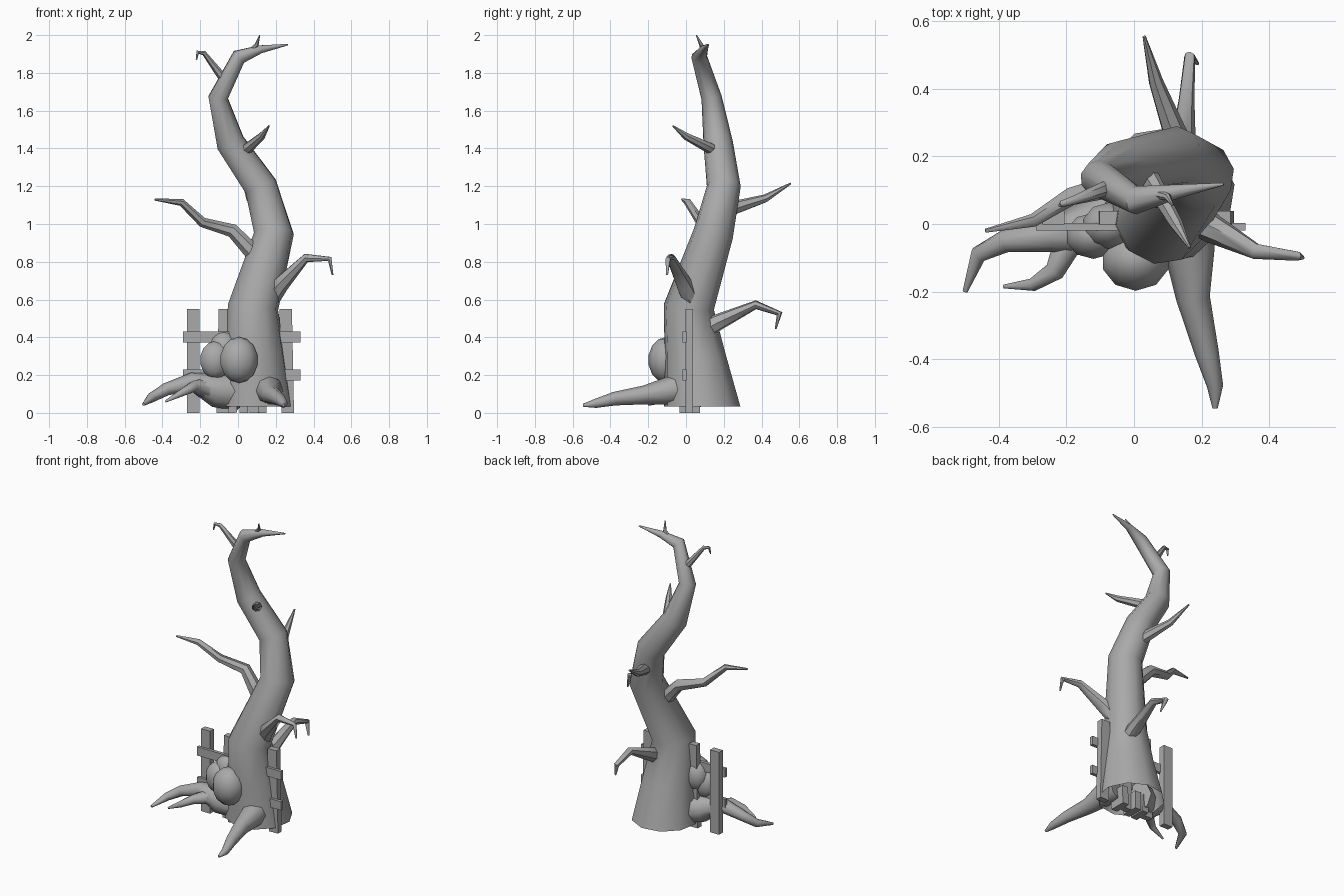
import bpy, bmesh, math
from mathutils import Vector, Matrix

cube = bpy.data.objects.get("Cube")
if cube:
    bpy.data.objects.remove(cube)

grey = bpy.data.materials.new("weathered grey")
grey.use_nodes = True
COLOR = (0.4, 0.4, 0.4, 1)
grey.diffuse_color = COLOR
grey.node_tree.nodes["Principled BSDF"].inputs["Base Color"].default_value = COLOR


def finish(name, bm, smooth=True):
    bmesh.ops.recalc_face_normals(bm, faces=bm.faces)
    mesh = bpy.data.meshes.new(name)
    bm.to_mesh(mesh)
    bm.free()
    obj = bpy.data.objects.new(name, mesh)
    bpy.context.collection.objects.link(obj)
    mesh.materials.append(grey)
    if smooth:
        bpy.ops.object.select_all(action='DESELECT')
        obj.select_set(True)
        bpy.context.view_layer.objects.active = obj
        bpy.ops.object.shade_smooth_by_angle(angle=math.radians(50))
    return obj


def limb(name, path, sides=7, cap_start=True, flat_base=False):
    """Tapered tube through (x, y, z, radius) points."""
    bm = bmesh.new()
    pts = [Vector(p[:3]) for p in path]
    last = len(pts) - 1
    rings, prev, side = [], None, None
    for i, p in enumerate(pts):
        a = (p - pts[i - 1]).normalized() if i else Vector()
        b = (pts[i + 1] - p).normalized() if i < last else Vector()
        t = (a + b).normalized()
        if flat_base and i < 2:
            t = Vector((0, 0, 1))
        if side is None:
            side = t.orthogonal().normalized()
        else:
            side = prev.rotation_difference(t) @ side
        up, prev = t.cross(side), t
        angles = [math.tau * k / sides for k in range(sides)]
        rings.append([bm.verts.new(p + path[i][3] * (side * math.cos(u) + up * math.sin(u)))
                      for u in angles])
    for low, high in zip(rings, rings[1:]):
        for k in range(sides):
            n = (k + 1) % sides
            bm.faces.new((low[k], low[n], high[n], high[k]))
    bm.faces.new(rings[-1])
    if cap_start:
        bm.faces.new(rings[0])
    return finish(name, bm)


def knot(name, center, size):
    bm = bmesh.new()
    bmesh.ops.create_uvsphere(bm, u_segments=10, v_segments=7, radius=1)
    bm.transform(Matrix.Translation(center) @ Matrix.Diagonal((*size, 1)))
    return finish(name, bm)


def board(name, center, size, tilt=0):
    bm = bmesh.new()
    bmesh.ops.create_cube(bm, size=1)
    bm.transform(Matrix.Translation(center) @ Matrix.Rotation(tilt, 4, 'Y')
                 @ Matrix.Diagonal((*size, 1)))
    return finish(name, bm, False)


# Trunk, open underneath, bending into the top tip
limb("trunk", [
    (.095, .085, .035, .205), (.09, .05, .3, .165), (.08, .015, .56, .135),
    (.19, .145, .95, .107), (.12, .2, 1.2, .09), (-.04, .17, 1.43, .078),
    (-.105, .135, 1.67, .054), (.005, .07, 1.885, .042), (.12, .095, 1.925, .022),
    (.265, .118, 1.95, .004)], 10, False, True)

# Branches
limb("right_branch", [(.11, .1, .8, .045), (.07, .09, .86, .045), (-.03, .12, .965, .037),
                      (-.19, .08, 1.01, .027), (-.3, .01, 1.115, .02), (-.44, -.02, 1.13, .006)])
limb("left_branch", [(.17, .03, .6, .05), (.225, -.01, .68, .045), (.36, -.08, .82, .024),
                     (.485, -.095, .815, .014), (.5, -.1, .73, .005)])
limb("front_branch", [(-.02, .18, 1.38, .035), (.05, .13, 1.4, .03),
                      (.125, 0, 1.465, .02), (.165, -.07, 1.52, .004)])
limb("upper_back_branch", [(.15, .2, 1.06, .04), (.12, .27, 1.09, .036),
                           (.065, .42, 1.135, .022), (.03, .555, 1.215, .005)])
limb("lower_back_branch", [(.13, .08, .43, .05), (.14, .17, .48, .045), (.155, .37, .572, .024),
                           (.165, .495, .525, .017), (.188, .475, .445, .005)])
limb("upper_right_branch", [(-.06, .11, 1.75, .026), (-.1, .1, 1.8, .022), (-.18, .07, 1.905, .013),
                            (-.213, .06, 1.91, .01), (-.22, .055, 1.87, .004)])
limb("top_twig", [(.06, .09, 1.91, .016), (.1, .08, 1.95, .011), (.115, .055, 2, .003)])

# Roots
limb("front_root", [(.14, .02, .13, .085), (.165, -.08, .12, .075), (.175, -.22, .095, .05),
                    (.215, -.38, .075, .036), (.24, -.48, .05, .024), (.24, -.545, .04, .008)], 8)
limb("right_root", [(0, .03, .11, .1), (-.12, -.01, .12, .09), (-.25, -.035, .165, .048),
                    (-.38, -.05, .125, .034), (-.46, -.09, .08, .026), (-.5, -.2, .045, .008)], 8)
limb("small_right_root", [(-.1, -.02, .12, .07), (-.2, -.06, .135, .045), (-.235, -.14, .14, .03),
                          (-.3, -.18, .105, .02), (-.385, -.185, .06, .006)], 8)

# Bulging knots at the foot
knot("large_knot", (.005, -.105, .28), (.105, .095, .122))
knot("middle_knot", (-.12, -.035, .28), (.085, .07, .1))
knot("upper_knot", (-.075, -.005, .33), (.08, .07, .1))

# Fence passing through the trunk
for i, (x, tilt) in enumerate([(-.238, 0), (-.075, .02), (.085, -.02), (.258, -.02)]):
    height = .55 if i != 2 else .4
    board(f"fence_post_{i + 1}", (x, .018, height / 2), (.066, .04, height), tilt)
for name, z, tilt in (("lower_rail", .2, 0), ("upper_rail", .402, 0)):
    board(name, (.02, -.008, z), (.62, .022, .058), tilt)

# Stakes under the hollow foot
for i, x in enumerate((-.03, .03, .13)):
    board(f"foot_stake_{i + 1}", (x, .02, .06), (.045, .11, .12), .05 * (i - 1))
